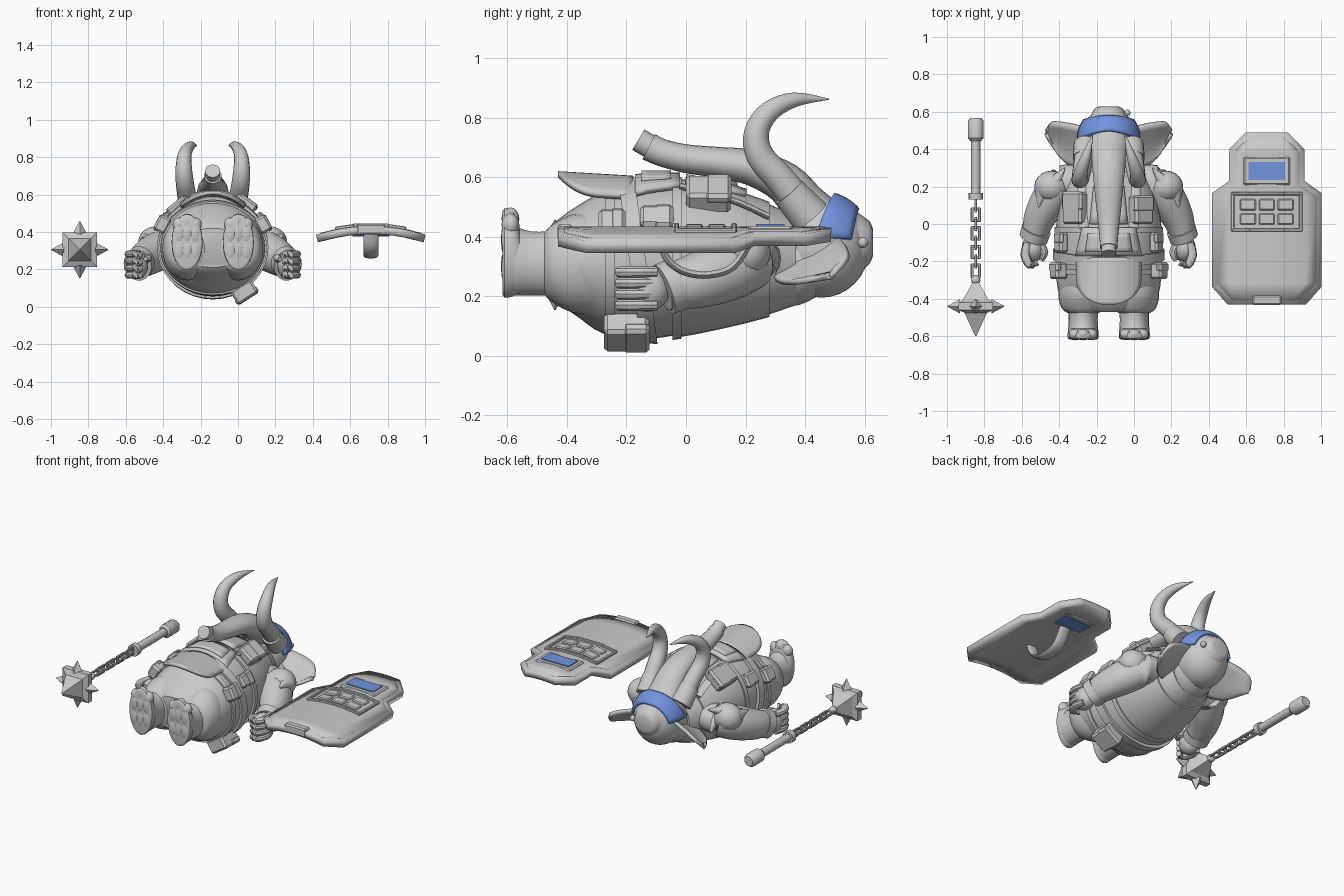
import bpy, bmesh, math
from mathutils import Vector, Matrix

if "Cube" in bpy.data.objects:
    bpy.data.objects.remove(bpy.data.objects["Cube"])

C = -0.135  # centre line of the figure

def material(name, rgb):
    m = bpy.data.materials.new(name)
    m.diffuse_color = (*rgb, 1)
    m.use_nodes = True
    m.node_tree.nodes["Principled BSDF"].inputs["Base Color"].default_value = m.diffuse_color
    return m

GREY = material("stone_grey", (0.59, 0.59, 0.59))
BLUE = material("cloth_blue", (0.17, 0.30, 0.74))

def finish(name, bm, mat=GREY, angle=35):
    bmesh.ops.recalc_face_normals(bm, faces=bm.faces)
    me = bpy.data.meshes.new(name)
    bm.to_mesh(me)
    bm.free()
    me.materials.append(mat)
    ob = bpy.data.objects.new(name, me)
    bpy.context.collection.objects.link(ob)
    if angle:
        bpy.ops.object.select_all(action='DESELECT')
        ob.select_set(True)
        bpy.context.view_layer.objects.active = ob
        bpy.ops.object.shade_smooth_by_angle(angle=math.radians(angle))
    return ob

def catmull(rows, k):
    out = []
    for i in range(len(rows) - 1):
        a, b, c, d = (rows[max(0, min(len(rows) - 1, i + j))] for j in (-1, 0, 1, 2))
        for t in [s / k for s in range(k)]:
            out.append([0.5 * (2 * q + (r - p) * t + (2 * p - 5 * q + 4 * r - w) * t * t
                               + (3 * q - p - 3 * r + w) * t ** 3) for p, q, r, w in zip(a, b, c, d)])
    return out + [list(rows[-1])]

def loft(name, rows, n=20, k=4, straight=False, phase=0, shear=0, angle=35):
    """Skin ellipses (x, y, z, width radius, height radius) along a path."""
    rows = catmull(rows, k) if k > 1 else rows
    pts = [Vector(r[:3]) for r in rows]
    bm, rings = bmesh.new(), []
    for i, r in enumerate(rows):
        t = Vector((0, 1, 0)) if straight else (pts[min(i + 1, len(pts) - 1)] - pts[max(i - 1, 0)]).normalized()
        ref = Vector((0, 0, 1)) if abs(t.x) > 0.9 else Vector((1, 0, 0))
        u = (ref - t * ref.dot(t)).normalized()
        v = u.cross(t)
        ring = []
        for a in [phase + math.tau * j / n for j in range(n)]:
            p = pts[i] + u * math.cos(a) * r[3] + v * math.sin(a) * r[4]
            p.y += shear * (p.z - pts[i].z)
            ring.append(bm.verts.new(p))
        rings.append(ring)
    for a, b in zip(rings, rings[1:]):
        for j in range(n):
            bm.faces.new((a[j], a[(j + 1) % n], b[(j + 1) % n], b[j]))
    bm.faces.new(rings[0])
    bm.faces.new(rings[-1])
    return finish(name, bm, angle=angle)

def rod(name, a, b, r0, r1, n=12, **kw):
    return loft(name, [(*a, r0, r0), (*b, r1, r1)], n, 1, **kw)

def ball(name, c, r, n=20):
    bm = bmesh.new()
    bmesh.ops.create_uvsphere(bm, u_segments=n, v_segments=n // 2 + 2, radius=1)
    bmesh.ops.transform(bm, matrix=Matrix.Translation(c) @ Matrix.Diagonal((*r, 1)), verts=bm.verts)
    return finish(name, bm, angle=60)

def box(name, c, size, rot=0, bevel=0.008, mat=GREY):
    bm = bmesh.new()
    bmesh.ops.create_cube(bm, size=1, matrix=Matrix.Translation(c) @ Matrix.Rotation(rot, 4, 'Y')
                          @ Matrix.Diagonal((*size, 1)))
    if bevel:
        bmesh.ops.bevel(bm, geom=bm.edges[:], offset=bevel, segments=1, affect='EDGES')
    return finish(name, bm, mat, 0)

def sheet(name, f, nu, nv, thick, mat=GREY, angle=35):
    """Thin curved panel from f(u, v), u and v in 0..1."""
    bm = bmesh.new()
    g = [[bm.verts.new(f(i / nu, j / nv)) for i in range(nu + 1)] for j in range(nv + 1)]
    for a, b in zip(g, g[1:]):
        for i in range(nu):
            bm.faces.new((a[i], a[i + 1], b[i + 1], b[i]))
    ob = finish(name, bm, mat, angle)
    m = ob.modifiers.new("thickness", 'SOLIDIFY')
    m.thickness, m.offset = thick, 0

# body profile: y, bottom z, top z, half width
PROFILE = [(-.47, .21, .42, .17), (-.44, .18, .45, .235), (-.37, .135, .50, .268), (-.28, .075, .55, .28),
           (-.15, .055, .585, .28), (0, .075, .585, .272), (.12, .10, .56, .25), (.25, .13, .52, .21),
           (.37, .17, .47, .15)]

def body_at(y, grow=0):
    for a, b in zip(PROFILE, PROFILE[1:]):
        if y <= b[0]:
            break
    t = (y - a[0]) / (b[0] - a[0])
    _, lo, hi, w = [p + (q - p) * t for p, q in zip(a, b)]
    return (C, y, (lo + hi) / 2, w + grow, (hi - lo) / 2 + grow)

def top(dx, y):
    _, _, z, w, h = body_at(y)
    return z + h * math.sqrt(max(0, 1 - (dx / w) ** 2))

def pouch(name, deg, y, size):
    a = math.radians(deg)
    _, _, z, w, h = body_at(y)
    for part, out, lid in ((name, size[2] * .35, 0), (name + "_lid", size[2] * .62, 1)):
        p = (C + (w + out) * math.sin(a), y + size[1] * .22 * lid, z + (h + out) * math.cos(a))
        s = (size[0] + .008 * lid, size[1] * (1 - .4 * lid), size[2] * (1 - .5 * lid))
        box(part, p, s, a, .012)

# torso, vest and belts
loft("torso", [body_at(p[0]) for p in PROFILE], 36, 4, True)
for name, ys, grow, shear in (("vest", (-.03, .03, .12, .2, .28), .01, 0), ("vest_hem", (-.045, -.015), .016, 0),
                              ("belt", (-.19, -.135), .018, -.14), ("hip_band", (-.27, -.24), .01, 0)):
    loft(name, [body_at(y, grow) for y in ys], 36, 1, True, shear=shear)

# belly panel and hanging front flap
def panel(grow, y0, y1, w0, w1):
    def f(u, v):
        y, dx = y0 + (y1 - y0) * v, (2 * u - 1) * (w0 + (w1 - w0) * v)
        return C + dx, y, top(dx, y) + grow
    return f

def flap(u, v):
    dx = (2 * u - 1) * .17 * math.sqrt(max(.04, 1 - (1 - min(1, v / .6)) ** 2.5))
    return C + dx, -.43 + .25 * v, .61 - .015 * v - 2.2 * dx * dx

sheet("belly_panel", panel(.02, -.17, -.02, .175, .14), 10, 4, .02)
sheet("belly_panel_inset", panel(.032, -.15, -.05, .125, .11), 8, 4, .012)
sheet("chest_panel", panel(.016, .0, .2, .1, .08), 8, 4, .02)
sheet("front_flap", flap, 14, 14, .02)
for i, (deg, y, size) in enumerate([(-62, -.25, (.09, .09, .07)), (62, -.25, (.09, .09, .07)),
                                    (-60, -.1, (.08, .11, .05)), (60, -.1, (.08, .11, .05)),
                                    (-40, .085, (.13, .17, .07)), (37, .075, (.12, .15, .08)),
                                    (147, -.2, (.13, .15, .085))]):
    pouch(f"pouch_{i}", deg, y, size)

for s, side in ((-1, "left"), (1, "right")):
    X = lambda d: C + s * d
    # legs and feet
    loft(side + "_trouser", [(X(.13), -.28, .31, .13, .17), (X(.14), -.38, .31, .13, .165),
                             (X(.137), -.45, .31, .115, .13), (X(.137), -.475, .31, .085, .105)], 24, 4, True)
    loft(side + "_leg", [(X(.137), -.44, .31, .08, .11), (X(.137), -.52, .31, .078, .107),
                         (X(.137), -.58, .32, .082, .118)], 20, 3, True)
    loft(side + "_foot", [(X(.137), -.56, .33, .075, .11), (X(.137), -.58, .345, .082, .145),
                          (X(.137), -.61, .345, .082, .15), (X(.137), -.617, .345, .07, .135)], 20, 2, True)
    for i in (-1, 0, 1):
        ball(f"{side}_toe_{i + 1}", (X(.137 + i * .043), -.59, .46 - .02 * abs(i)), (.035, .03, .038), 12)
        for j in range(2):
            ball(f"{side}_sole_pad_{i}_{j}", (X(.137 + i * .042), -.61, .30 + j * .09), (.028, .012, .052), 10)
    # arm, cuff, hand
    loft(side + "_arm", [(X(.17), .23, .33, .08, .09), (X(.25), .21, .32, .095, .102), (X(.315), .13, .285, .1, .105),
                         (X(.37), .03, .25, .085, .092), (X(.40), -.07, .225, .065, .075)], 20, 4)
    loft(side + "_cuff", [(X(.387), -.03, .24, .08, .09), (X(.402), -.075, .222, .078, .088)], 20, 1)
    ball(side + "_palm", (X(.405), -.13, .222), (.06, .075, .075))
    for i in range(4):
        z = .17 + i * .037
        loft(f"{side}_finger_{i}", [(X(.435), -.10, z, .02, .02), (X(.447), -.165, z, .025, .021),
                                    (X(.42), -.22, z, .022, .021), (X(.38), -.205, z, .016, .018)], 10, 3)
    loft(side + "_thumb", [(X(.37), -.1, .25, .02, .02), (X(.345), -.15, .26, .022, .022),
                           (X(.36), -.195, .255, .012, .012)], 10, 3)
    # shoulder armour and strap
    ball(side + "_shoulder_pad", (X(.305), .20, .345), (.093, .085, .085))
    rod(side + "_pad_spike_upper", (X(.30), .21, .385), (X(.235), .30, .41), .045, .003)
    rod(side + "_pad_spike_lower", (X(.35), .18, .355), (X(.375), .09, .37), .05, .003)
    loft(side + "_strap", [(X(d), y, top(d, y) + .014, .03, .012)
                           for d, y in ((.13, -.02), (.14, .08), (.14, .18), (.14, .28))], 8, 3)
    # tusk with collar
    rod(side + "_tusk_collar", (X(.12), .42, .465), (X(.135), .345, .55), .068, .058, 16)
    path = [(.125, .40, .49, .055), (.138, .32, .59, .051), (.15, .25, .67, .048), (.155, .237, .75, .043),
            (.148, .28, .82, .036), (.12, .365, .86, .025), (.085, .48, .862, .002)]
    loft(side + "_tusk", [(X(d), y, z, r, r) for d, y, z, r in path], 14, 4)
    # ear: shallow cupped leaf shape
    hi = catmull([(.09, .50, .40), (.17, .525, .385), (.25, .54, .36), (.31, .54, .325), (.335, .495, .285)], 3)
    lo = catmull([(.09, .29, .31), (.14, .29, .275), (.21, .315, .25), (.28, .38, .25), (.335, .48, .28)], 3)

    def ear(u, v):
        p = Vector(lo[round(u * 12)]).lerp(Vector(hi[round(u * 12)]), v)
        return X(p.x), p.y, p.z - .018 * math.sin(math.pi * v)
    sheet(side + "_ear", ear, 12, 8, .02)

# head, crown and trunk
H, R = Vector((C, .455, .365)), (.155, .162, .17)
ball("head", H, R, 28)
loft("jaw", [(C, .30, .30, .13, .13), (C, .38, .31, .14, .14), (C, .46, .34, .13, .13)], 20, 3, True)
loft("crown_cap", [(C, .53, .385, .12, .125), (C, .59, .38, .09, .092), (C, .618, .38, .075, .07),
                   (C, .628, .38, .05, .045)], 12, 2, True)
ball("cap_knob", (C + .1, .595, .38), (.018, .018, .018), 10)
loft("trunk", [(C, .48, .43, .115, .085), (C, .40, .505, .105, .077), (C, .33, .582, .092, .07),
               (C, .22, .632, .08, .06), (C, .1, .65, .068, .052), (C, 0, .662, .057, .048),
               (C, -.08, .682, .049, .046), (C, -.125, .702, .047, .047)], 20, 4)
rod("trunk_tip", (C, -.11, .696), (C, -.16, .726), .04, .04, 20)

# blue headband following the brow
def headband(u, v):
    a, k = math.radians(-80 + 160 * u), abs(2 * u - 1) ** 1.5
    y = (.498 - .066 * k) * (1 - v) + (.578 - .024 * k) * v
    r = 1.06 * math.sqrt(1 - ((y - H.y) / (R[1] * 1.04)) ** 2)
    return C + R[0] * r * math.sin(a), y, H.z + R[2] * r * math.cos(a)
sheet("headband", headband, 20, 6, .016, BLUE)

# flail: handle, chain of squared links and spiked head
MX, MZ = -.846, .305
rod("flail_handle", (MX, .46, MZ), (MX, .15, MZ), .025, .025, 16)
loft("flail_pommel", [(MX, y, MZ, r, r) for y, r in ((.445, .03), (.46, .042), (.55, .042), (.567, .03))], 16, 1)
rod("flail_collar", (MX, .165, MZ), (MX, .13, MZ), .038, .038, 16)
for i in range(8):
    y = .1 - i * .05
    for t in (-1, 1):
        a, b = ((t * .02, 0), (.052, .014)) if i % 2 else ((0, t * .02), (.014, .052))
        box(f"chain_{i}_side", (MX + a[0], y, MZ + a[1]), (.014, .076, .014), 0, .003)
        box(f"chain_{i}_end", (MX, y + t * .031, MZ), (b[0], .014, b[1]), 0, .003)
ball("flail_ring", (MX, -.30, MZ), (.025, .025, .025), 12)
loft("flail_head", [(MX, y, MZ, r * 1.414, r * 1.414) for y, r in
                    ((-.305, .012), (-.405, .068), (-.42, .092), (-.46, .092), (-.475, .06), (-.6, .003))],
     4, 1, phase=math.pi / 4, angle=0)
for i, (dx, dz) in enumerate(((1, 0), (-1, 0), (0, 1), (0, -1))):
    rod(f"flail_spike_{i}", (MX + dx * .085, -.44, MZ + dz * .085), (MX + dx * .152, -.44, MZ + dz * .152),
        .038, .002, 4, angle=0)

# shield: curved stepped plate with a slightly raised inner face
SX = .71
STEPS = [(-.43, .205), (-.335, .288), (.165, .288), (.23, .197), (.40, .197), (.488, .11)]

def shield(grow, shrink):
    def f(u, v):
        y, w = STEPS[round(v * 5)]
        dx = (2 * u - 1) * (w - shrink)
        return SX + dx, y + (shrink if v < .3 else -shrink), .41 + grow - .54 * dx * dx
    return f
sheet("shield_plate", shield(0, 0), 8, 5, .042, angle=12)
sheet("shield_face", shield(.019, .02), 8, 5, .01, angle=12)
box("shield_bottom_tab", (SX, -.407, .415), (.155, .05, .055))
for name, z, pane in (("window_front", .427, .438), ("window_rear", .39, .380)):
    box(name + "_frame", (SX, .283, z), (.25, .15, .018))
    box(name + "_pane", (SX, .283, pane), (.196, .095, .008), bevel=0, mat=BLUE)

# grid panel on the shield front, bowed with the plate
Z = lambda dx: .434 - .54 * dx * dx
for s in (-1, 1):
    box("grid_side", (SX + s * .181, .065, Z(.181)), (.018, .21, .024), s * .19, .004)
    box("grid_rail_middle", (SX, .065 + s * .097, Z(0)), (.19, .018, .024), 0, .004)
    for t in (-1, 1):
        box("grid_rail_end", (SX + t * .137, .065 + s * .097, Z(.137)), (.095, .018, .024), t * .14, .004)
    for i in (-1, 0, 1):
        box("grid_cell", (SX + i * .1, .065 + s * .038, Z(.1 * i)), (.085, .06, .016), i * .108, .006)

# rear grip
loft("shield_grip", [(SX, y, z, .04, .013) for y, z in
                     ((-.09, .39), (-.06, .32), (.0, .28), (.08, .272), (.16, .30), (.22, .39))], 10, 4)
